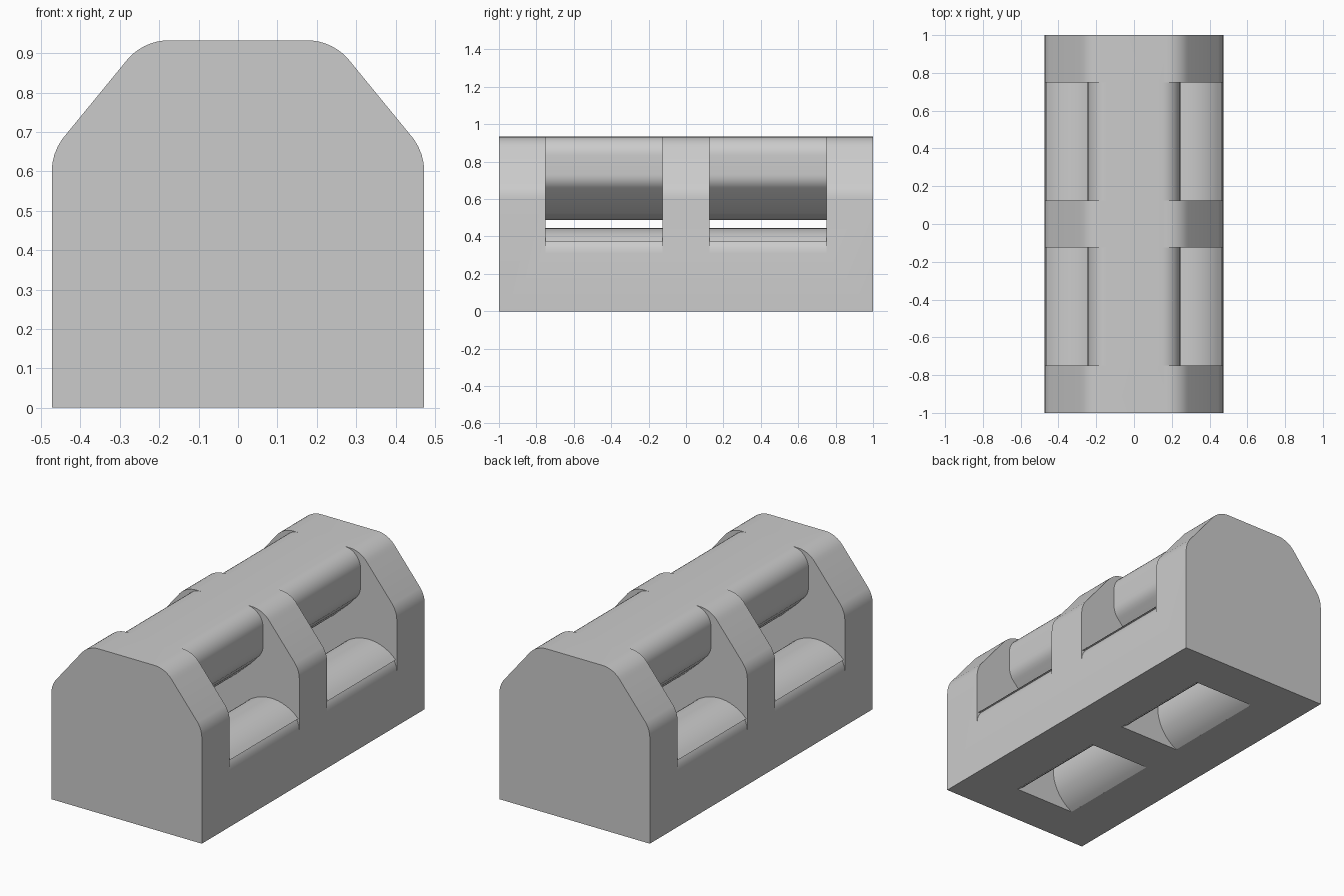
import bpy, bmesh, math

if "Cube" in bpy.data.objects:
    bpy.data.objects.remove(bpy.data.objects["Cube"])

grey = bpy.data.materials.new("plain grey")
grey.diffuse_color = (0.6, 0.6, 0.6, 1)
grey.use_nodes = True
grey.node_tree.nodes["Principled BSDF"].inputs["Base Color"].default_value = grey.diffuse_color


def extrude_profile(name, pts, y0, y1):
    """Solid made from an (x, z) outline swept along y."""
    bm = bmesh.new()
    face = bm.faces.new([bm.verts.new((x, y0, z)) for x, z in pts])
    new = bmesh.ops.extrude_face_region(bm, geom=[face])["geom"]
    bmesh.ops.translate(bm, vec=(0, y1 - y0, 0),
                        verts=[v for v in new if isinstance(v, bmesh.types.BMVert)])
    bmesh.ops.recalc_face_normals(bm, faces=bm.faces)
    me = bpy.data.meshes.new(name)
    bm.to_mesh(me)
    bm.free()
    me.materials.append(grey)
    ob = bpy.data.objects.new(name, me)
    bpy.context.collection.objects.link(ob)
    return ob


def mirror(pts):
    return [(-x, z) for x, z in reversed(pts)]


def arc(cx, cz, r, a0, a1, n):
    return [(cx + r * math.cos(math.radians(a0 + (a1 - a0) * i / n)),
             cz + r * math.sin(math.radians(a0 + (a1 - a0) * i / n))) for i in range(n + 1)]


# Block outline: straight sides, chamfered shoulders with soft corners
half = ([(0.473, 0), (0.473, 0.6)] + arc(0.333, 0.6, 0.14, 9, 36, 3)
        + arc(0.175, 0.793, 0.14, 36, 90, 8))
body = extrude_profile("block", half + mirror(half), -1, 1)

# Rounded side rail: outer blend, over the top, then inward to the bottom slot
rail = [(0.473, 0.31), (0.47, 0.335), (0.461, 0.358), (0.446, 0.38)]
rail += arc(0.297, 0.21, 0.235, 44, 243.3, 28) + [(0.19, -0.1)]

# Centre bar, from the middle of its underside up to the roof
bar = [(0, 0.487), (0.025, 0.49), (0.05, 0.502), (0.075, 0.523), (0.17, 0.61)]
bar += arc(0.145, 0.73, 0.1, -48, 0, 7) + arc(0.145, 0.833, 0.1, 0, 90, 10)
bar += [(0.145, 1.1)]

# Two windows cut through the block, leaving the bar and rails
cut = ([(0.6, 1.1), (0.6, 0.31)] + rail + mirror(rail) + [(-0.6, 0.31), (-0.6, 1.1)]
       + mirror(bar) + bar[1:])
for side, y0 in (("front", -0.75), ("back", 0.125)):
    cutter = extrude_profile(side + "_window_cutter", cut, y0, y0 + 0.625)
    cutter.hide_render = True
    mod = body.modifiers.new(side + " window", "BOOLEAN")
    mod.operation = "DIFFERENCE"
    mod.solver = "EXACT"
    mod.object = cutter
    bpy.context.view_layer.objects.active = body
    bpy.ops.object.modifier_apply(modifier=mod.name)
    bpy.data.objects.remove(cutter)

# Smooth curves, crisp edges
bpy.ops.object.select_all(action="DESELECT")
body.select_set(True)
bpy.context.view_layer.objects.active = body
bpy.ops.object.shade_smooth_by_angle(angle=math.radians(30))
